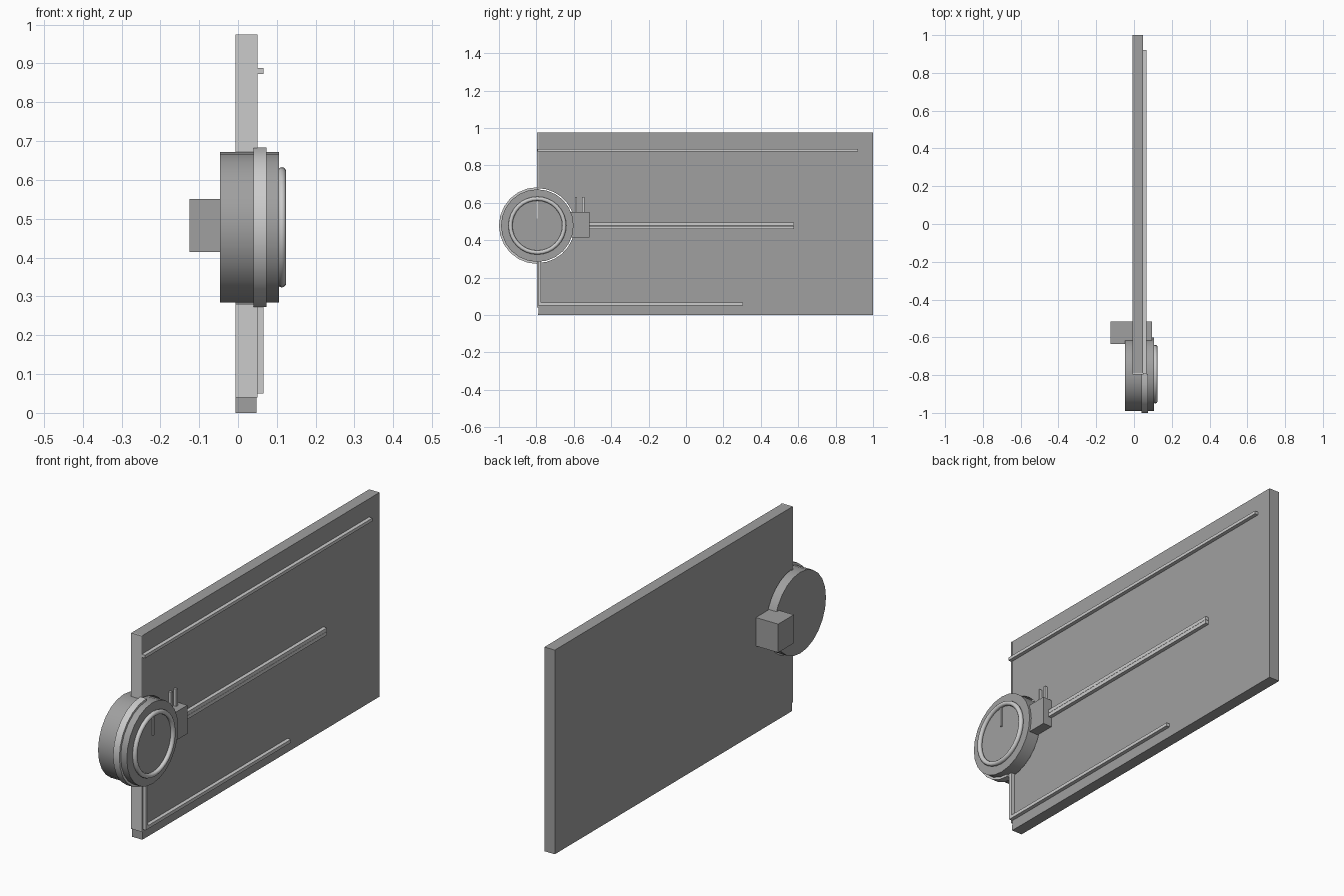
import bpy, bmesh
from math import sin, cos, pi, radians

if "Cube" in bpy.data.objects:
    bpy.data.objects.remove(bpy.data.objects["Cube"])

CY, CZ = -0.795, 0.478          # dial centre in the y-z plane

dark = bpy.data.materials.new("dark_grey")
dark.diffuse_color = (0.35, 0.35, 0.35, 1)
dark.use_nodes = True
dark.node_tree.nodes["Principled BSDF"].inputs["Base Color"].default_value = dark.diffuse_color


def finish(name, bm, smooth=False, mat=None):
    bmesh.ops.recalc_face_normals(bm, faces=bm.faces)
    mesh = bpy.data.meshes.new(name)
    bm.to_mesh(mesh)
    bm.free()
    if mat:
        mesh.materials.append(mat)
    ob = bpy.data.objects.new(name, mesh)
    bpy.context.collection.objects.link(ob)
    if smooth:
        bpy.ops.object.select_all(action='DESELECT')
        ob.select_set(True)
        bpy.context.view_layer.objects.active = ob
        bpy.ops.object.shade_smooth_by_angle(angle=radians(30))
    return ob


def prism(name, pts, x0, x1, smooth=False, mat=None):
    """Extrude a y-z outline from x0 to x1."""
    bm = bmesh.new()
    face = bm.faces.new([bm.verts.new((x0, y, z)) for y, z in pts])
    ext = bmesh.ops.extrude_face_region(bm, geom=[face])['geom']
    bmesh.ops.translate(bm, vec=(x1 - x0, 0, 0),
                        verts=[v for v in ext if isinstance(v, bmesh.types.BMVert)])
    return finish(name, bm, smooth, mat)


def box(name, x, y, z, mat=None):
    pts = [(y[0], z[0]), (y[1], z[0]), (y[1], z[1]), (y[0], z[1])]
    return prism(name, pts, x[0], x[1], mat=mat)


def arc(r, a0, a1, n):
    return [(CY + r * cos(radians(a0 + (a1 - a0) * i / n)),
             CZ + r * sin(radians(a0 + (a1 - a0) * i / n))) for i in range(n + 1)]


# Flat panel with a half-round notch for the dial
notch = arc(0.2, 88, -88, 14)
prism("panel", [(-0.79, 0), (1, 0), (1, 0.975), (-0.79, 0.975)] + notch,
      -0.007, 0.048, mat=dark)

# Edge trim above and below the dial
for part, z in (("lower", (0.04, 0.28)), ("upper", (0.672, 0.975))):
    box(part + "_edge_trim", (-0.007, 0.05), (-0.796, -0.788), z)

# Dial body and outer half band
prism("dial_body", arc(0.194, 0, 360, 24)[:-1], -0.047, 0.105, True, dark)
prism("dial_half_band", arc(0.205, 90, 270, 12) + arc(0.19, 270, 90, 12), 0.04, 0.073, True)

# Raised bezel ring on the dial face
bpy.ops.mesh.primitive_torus_add(major_segments=32, minor_segments=10,
                                 major_radius=0.144, minor_radius=0.011,
                                 location=(0.113, CY, CZ), rotation=(0, pi / 2, 0))
bezel = bpy.context.object
bezel.name = "dial_bezel"
bpy.ops.object.shade_smooth_by_angle(angle=radians(40))

# Pointer on the dial face
box("dial_pointer", (0.10, 0.112), (-0.80, -0.79), (0.517, 0.61))

# Connector block through the panel, with two prongs
box("connector_block", (-0.125, 0.095), (-0.635, -0.517), (0.415, 0.551), dark)
for i, y in enumerate((-0.588, -0.55)):
    box(f"connector_prong_{i + 1}", (0.047, 0.063), (y - 0.006, y + 0.006), (0.54, 0.632))

# Raised rails on the panel face
X = (0.045, 0.066)
box("top_rail", X, (-0.795, 0.92), (0.873, 0.888))
box("bottom_rail", X, (-0.79, 0.305), (0.05, 0.066))
box("riser_rail", X, (-0.79, -0.775), (0.05, 0.285))
box("middle_rail_low", X, (-0.52, 0.577), (0.46, 0.477))
box("middle_rail_high", X, (-0.52, 0.577), (0.478, 0.495))
